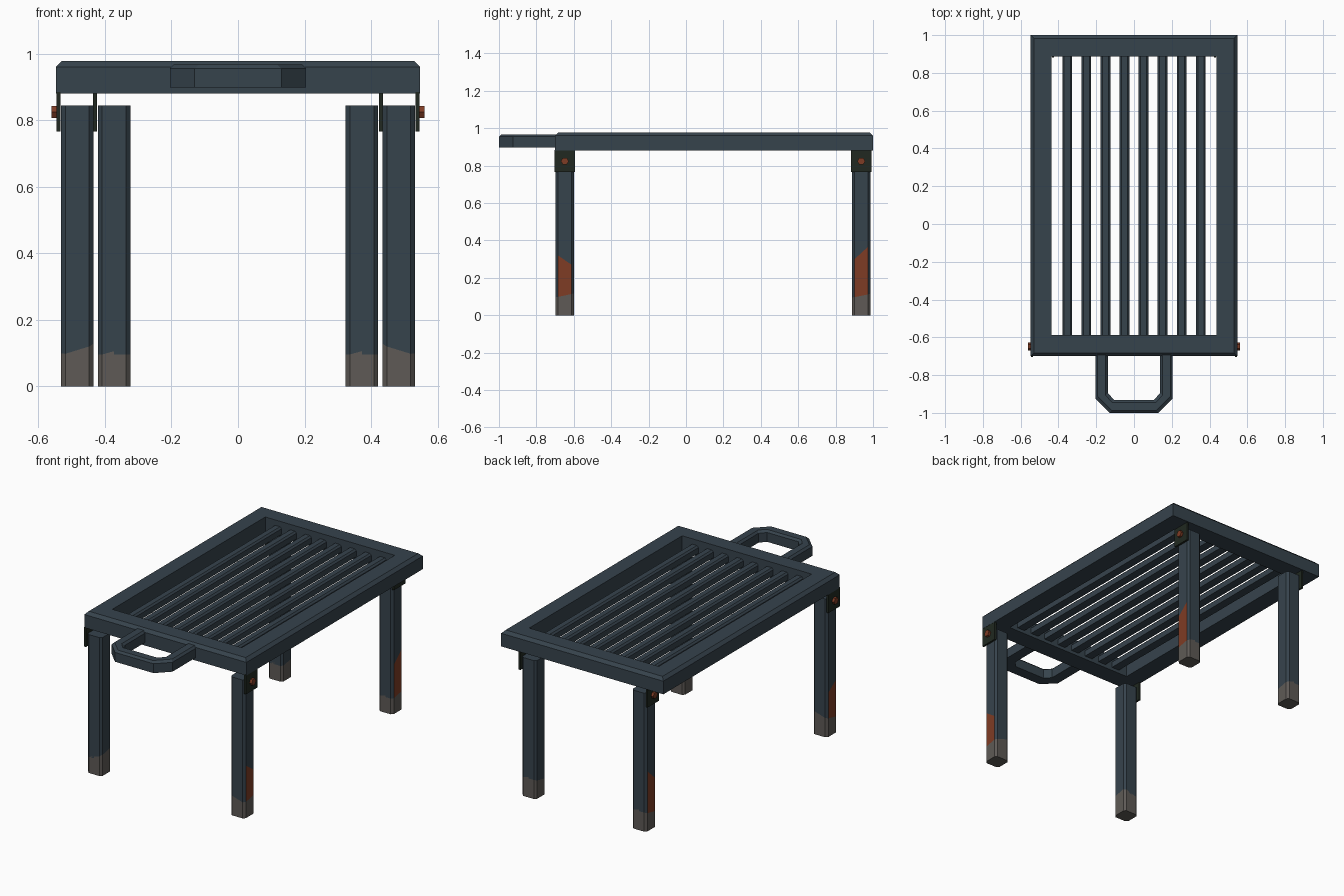
import bpy, bmesh, math

if "Cube" in bpy.data.objects:
    bpy.data.objects.remove(bpy.data.objects["Cube"], do_unlink=True)


def material(name, rgb):
    m = bpy.data.materials.new(name)
    m.use_nodes = True
    m.diffuse_color = (*rgb, 1)
    m.node_tree.nodes["Principled BSDF"].inputs["Base Color"].default_value = (*rgb, 1)
    return m


SLATE = material("slate_paint", (0.037, 0.056, 0.073))
GREY = material("worn_grey", (0.112, 0.102, 0.093))
RUST = material("rust", (0.21, 0.045, 0.018))
DARK = material("dark_bracket", (0.015, 0.022, 0.015))


def finish(name, bm, *mats):
    bmesh.ops.recalc_face_normals(bm, faces=bm.faces)
    mesh = bpy.data.meshes.new(name)
    bm.to_mesh(mesh)
    bm.free()
    for m in mats:
        mesh.materials.append(m)
    obj = bpy.data.objects.new(name, mesh)
    bpy.context.collection.objects.link(obj)
    return obj


def skin(bm, rings, closed):
    """Join matching rings of points with quads; returns faces by ring."""
    vs = [[bm.verts.new(p) for p in r] for r in rings]
    n, k = len(vs), len(vs[0])
    bands = []
    for i in range(n if closed else n - 1):
        a, b = vs[i], vs[(i + 1) % n]
        bands.append([bm.faces.new((a[j], a[(j + 1) % k], b[(j + 1) % k], b[j]))
                      for j in range(k)])
    if not closed:
        bm.faces.new(vs[0])
        bm.faces.new(vs[-1])
    return bands


def bar(name, outer, inner, z0, z1, chamfer, inner_chamfer, closed=False):
    """Bar between two matching paths, with its top edges chamfered."""
    rings = []
    for (ox, oy), (ix, iy) in zip(outer, inner):
        def at(d, e, z):
            # d, e: inset toward the other path along x and y
            return (ox + d * (ix > ox) - d * (ix < ox),
                    oy + e * (iy > oy) - e * (iy < oy), z)
        c, k = chamfer, inner_chamfer
        sx, sy = (ix > ox) - (ix < ox), (iy > oy) - (iy < oy)
        ring = [(ox, oy, z0), (ox, oy, z1 - c), at(c, c, z1)]
        if k:
            ring += [(ix - k * sx, iy - k * sy, z1), (ix, iy, z1 - k)]
        else:
            ring.append((ix, iy, z1))
        ring.append((ix, iy, z0))
        rings.append(ring)
    bm = bmesh.new()
    skin(bm, rings, closed)
    return finish(name, bm, SLATE)


def rect(x, y0, y1):
    return [(-x, y0), (x, y0), (x, y1), (-x, y1)]


# Table frame
bar("top_frame", rect(0.547, -0.70, 1.0), rect(0.437, -0.587, 0.887),
    0.88, 0.978, 0.018, 0, closed=True)

# Slats running front to back
for i in range(8):
    x = (i - 3.5) * 0.101
    bar(f"slat_{i + 1}", [(x - 0.026, -0.60), (x - 0.026, 0.90)],
        [(x + 0.026, -0.60), (x + 0.026, 0.90)], 0.90, 0.945, 0.01, 0.01)

# Pull handle with cut corners
half_out = [(0.205, -0.69), (0.205, -0.925), (0.13, -1.0)]
half_in = [(0.138, -0.69), (0.138, -0.895), (0.105, -0.932)]


def mirrored(path):
    return [(-x, y) for x, y in path] + path[::-1]


bar("handle", mirrored(half_out), mirrored(half_in), 0.898, 0.967, 0.012, 0.012)


def leg(name, cx, cy, side, front):
    hw, c = 0.049, 0.013
    s = hw - c
    quarter = [(hw, -s), (hw, s), (s, hw), (0, hw)]
    pts = []
    for q in range(4):
        for x, y in quarter:
            for _ in range(q):
                x, y = -y, x
            # midpoints only on front and back faces
            if x and y:
                pts.append((x, y))
            elif x == 0:
                pts.append((x, y))

    def foot(x, y):
        u, v = x * side / hw, y / hw
        wave = 0.006 * math.cos(math.pi * u)
        if front:
            return 0.115 - 0.015 * u + 0.01 * v - wave
        return 0.11 + 0.01 * v + wave

    def rust_top(y):
        return 0.295 - 0.034 * y / hw if front else 0.333 + 0.045 * y / hw

    heights = [lambda x, y: 0, foot, lambda x, y: rust_top(y), lambda x, y: 0.844]
    rings = [[(cx + x, cy + y, h(x, y)) for x, y in pts] for h in heights]
    bm = bmesh.new()
    bands = skin(bm, rings, False)
    bmesh.ops.recalc_face_normals(bm, faces=bm.faces)
    # Worn foot, and a rust patch on the outward face
    for f in bands[0]:
        f.material_index = 1
    for f in bands[1]:
        if f.normal.x * side > 0.9:
            f.material_index = 2
    for f in bm.faces:
        if f.normal.z < -0.9 and f.calc_center_median().z < 0.01:
            f.material_index = 1
    finish(name, bm, SLATE, GREY, RUST)


def bracket(name, x, y, side):
    bm = bmesh.new()
    bmesh.ops.create_cube(bm, size=1)
    bmesh.ops.scale(bm, vec=(0.012, 0.11, 0.118), verts=bm.verts)
    bmesh.ops.translate(bm, vec=(x, y, 0.825), verts=bm.verts)
    finish(name + "_bracket", bm, DARK)
    # Hexagonal bolt head
    bm = bmesh.new()
    bmesh.ops.create_cone(bm, cap_ends=True, segments=6, radius1=0.021,
                          radius2=0.021, depth=0.02)
    obj = finish(name + "_bolt", bm, RUST)
    obj.rotation_euler = (0, math.pi / 2, 0)
    obj.location = (x + side * 0.011, y, 0.824)


# Legs: the back pair folds inside the front pair
for side, label in ((1, "left"), (-1, "right")):
    for end, x, y in (("front", 0.483, -0.648), ("back", 0.372, 0.937)):
        name = f"{end}_{label}"
        leg(name + "_leg", side * x, y, side, end == "front")
        bracket(name, side * (x + 0.057), y, side)
